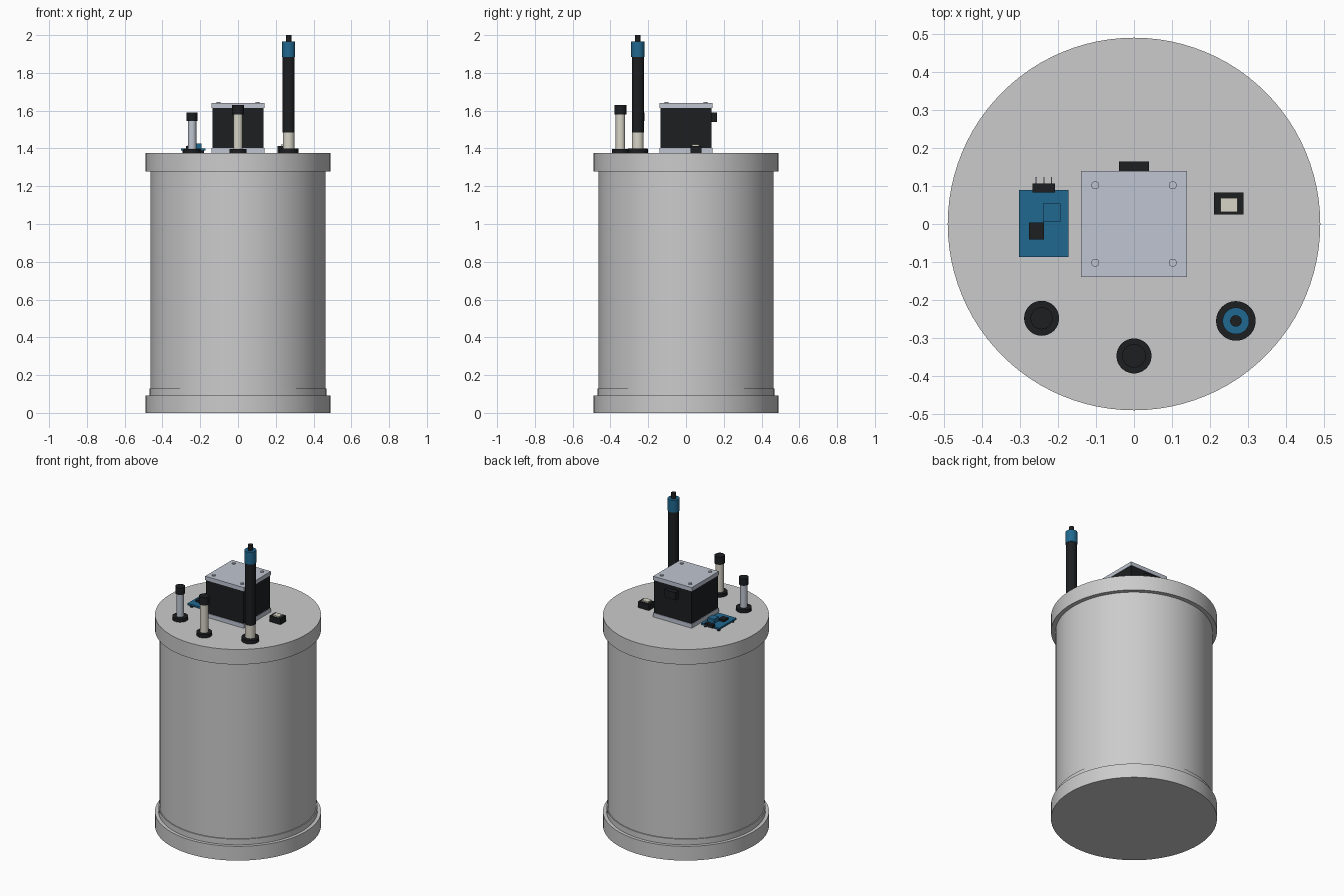
import bpy
import bmesh
from math import cos, sin, pi

if "Cube" in bpy.data.objects:
    bpy.data.objects.remove(bpy.data.objects["Cube"])


def mat(name, rgb):
    m = bpy.data.materials.new(name)
    m.diffuse_color = (*rgb, 1)
    m.use_nodes = True
    m.node_tree.nodes["Principled BSDF"].inputs["Base Color"].default_value = m.diffuse_color
    return m


BLACK = mat("black_plastic", (0.012, 0.013, 0.015))
BLUE = mat("blue", (0.015, 0.14, 0.28))
SILVER = mat("silver", (0.52, 0.56, 0.64))
CREAM = mat("cream", (0.68, 0.66, 0.57))


def finish(name, bm, m=None):
    bmesh.ops.recalc_face_normals(bm, faces=bm.faces[:])
    me = bpy.data.meshes.new(name)
    bm.to_mesh(me)
    bm.free()
    ob = bpy.data.objects.new(name, me)
    bpy.context.collection.objects.link(ob)
    if m:
        me.materials.append(m)
    return ob


def lathe(name, x, y, profile, m=None, n=48):
    """Solid of revolution from (radius, z) points, capped at both ends."""
    bm = bmesh.new()
    rings = [[bm.verts.new((x + r * cos(2 * pi * i / n), y + r * sin(2 * pi * i / n), z))
              for i in range(n)] for r, z in profile]
    for a, b in zip(rings, rings[1:]):
        for i in range(n):
            j = (i + 1) % n
            bm.faces.new((a[i], a[j], b[j], b[i]))
    bm.faces.new(rings[0])
    bm.faces.new(rings[-1])
    ob = finish(name, bm, m)
    bpy.ops.object.select_all(action='DESELECT')
    ob.select_set(True)
    bpy.context.view_layer.objects.active = ob
    bpy.ops.object.shade_smooth_by_angle()
    return ob


def box(name, x0, x1, y0, y1, z0, z1, m=None):
    bm = bmesh.new()
    bmesh.ops.create_cube(bm, size=1)
    for v in bm.verts:
        v.co = (x1 if v.co.x > 0 else x0, y1 if v.co.y > 0 else y0, z1 if v.co.z > 0 else z0)
    return finish(name, bm, m)


TOP = 1.375  # upper face of the lid

# Vessel: base cap, seal ring, cylinder wall and lid
lathe("base_cap", 0, 0, [(0.49, 0), (0.49, 0.093)], n=96)
lathe("seal_ring", 0, 0, [(0.469, 0.09), (0.469, 0.13)], n=96)
lathe("vessel_wall", 0, 0, [(0.463, 0.09), (0.463, 1.285)], n=96)
lathe("lid", 0, 0, [(0.49, 1.277), (0.49, TOP)], n=96)

# Stirrer motor with end plates, screws and rear connector
box("motor_bottom_plate", -0.139, 0.139, -0.139, 0.139, TOP, 1.402, SILVER)
box("motor_body", -0.136, 0.136, -0.136, 0.136, 1.402, 1.615, BLACK)
box("motor_top_plate", -0.139, 0.139, -0.139, 0.139, 1.615, 1.64, SILVER)
for sx in (-1, 1):
    for sy in (-1, 1):
        lathe("motor_screw", sx * 0.102, sy * 0.102, [(0.0105, 1.63), (0.0105, 1.646)], SILVER, 20)
box("motor_connector", -0.04, 0.04, 0.13, 0.165, 1.54, 1.59, BLACK)

# Circuit board with chip, terminal block, header and pins
box("circuit_board", -0.302, -0.172, -0.087, 0.09, 1.389, 1.4, BLUE)
for x in (-0.285, -0.189):
    for y in (-0.07, 0.07):
        lathe("board_standoff", x, y, [(0.01, TOP), (0.01, 1.39)], BLACK, 16)
box("board_chip", -0.276, -0.237, -0.041, 0.004, 1.4, 1.413, BLACK)
box("board_trimmer", -0.24, -0.193, 0.005, 0.054, 1.4, 1.427, BLUE)
box("board_header", -0.267, -0.208, 0.083, 0.107, 1.395, 1.416, BLACK)
for x in (-0.257, -0.237, -0.217):
    box("header_pin", x - 0.0015, x + 0.0015, 0.1, 0.124, 1.403, 1.406, SILVER)

# Light sensor module
box("sensor_case", 0.21, 0.288, 0.025, 0.083, TOP, 1.414, BLACK)
box("sensor_window", 0.227, 0.272, 0.031, 0.068, 1.41, 1.422, CREAM)

# Two capped ports: name, x, y, tube radius, cap radius, cap bottom, cap top, tube colour
for name, x, y, tube, cap, z0, z1, m in (
        ("left_port", -0.243, -0.248, 0.022, 0.029, 1.545, 1.59, SILVER),
        ("front_port", 0, -0.347, 0.025, 0.031, 1.58, 1.63, CREAM)):
    lathe(name + "_collar", x, y, [(0.046, TOP), (0.046, 1.397)], BLACK)
    lathe(name + "_tube", x, y, [(tube, 1.39), (tube, z0 + 0.005)], m)
    lathe(name + "_cap", x, y, [(cap, z0), (cap, z1)], BLACK)

# Tall probe: stacked cylinders
for name, r, z0, z1, m in (
        ("probe_collar", 0.052, TOP, 1.4, BLACK),
        ("probe_sleeve", 0.031, 1.395, 1.49, CREAM),
        ("probe_shaft", 0.032, 1.485, 1.89, BLACK),
        ("probe_head", 0.035, 1.885, 1.965, BLUE),
        ("probe_tip", 0.015, 1.96, 2.0, BLACK)):
    lathe(name, 0.268, -0.255, [(r, z0), (r, z1)], m)
